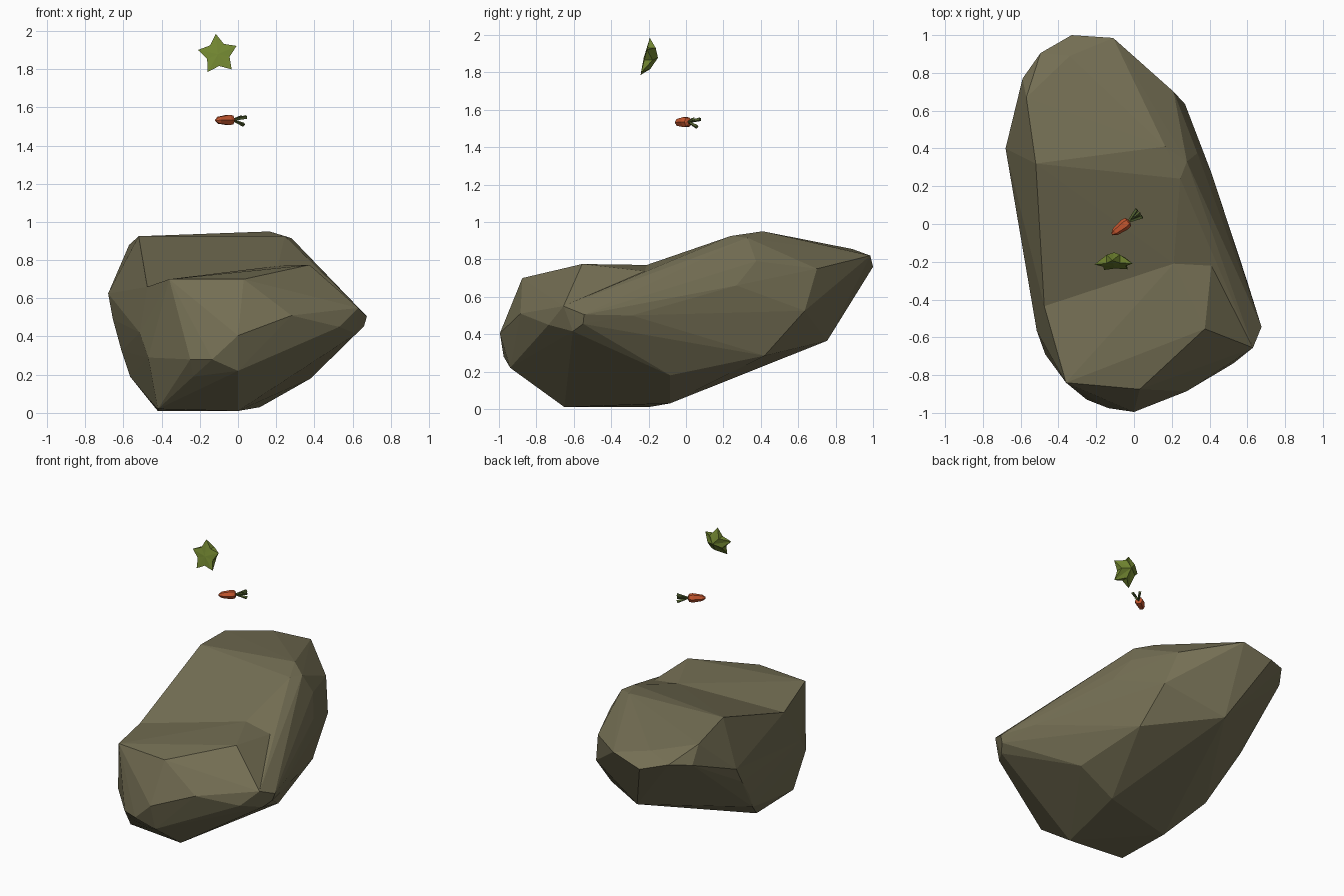
import bpy, bmesh, math
from mathutils import Vector, Matrix

if "Cube" in bpy.data.objects:
    bpy.data.objects.remove(bpy.data.objects["Cube"])


def material(name, rgb):
    m = bpy.data.materials.new(name)
    m.diffuse_color = (*rgb, 1)
    m.use_nodes = True
    m.node_tree.nodes["Principled BSDF"].inputs["Base Color"].default_value = m.diffuse_color
    return m


STONE = material("stone_brown", (0.175, 0.158, 0.088))
ORANGE = material("carrot_orange", (0.56, 0.095, 0.028))
LEAF = material("leaf_green", (0.085, 0.12, 0.03))
STAR = material("star_green", (0.165, 0.235, 0.03))


def finish(name, bm, mat):
    bmesh.ops.recalc_face_normals(bm, faces=bm.faces)
    me = bpy.data.meshes.new(name)
    bm.to_mesh(me)
    bm.free()
    me.materials.append(mat)
    ob = bpy.data.objects.new(name, me)
    bpy.context.collection.objects.link(ob)
    return ob


def hull(name, points, mat):
    bm = bmesh.new()
    for p in points:
        bm.verts.new(p)
    bmesh.ops.convex_hull(bm, input=bm.verts[:])
    loose = [v for v in bm.verts if not v.link_faces]
    bmesh.ops.delete(bm, geom=loose, context='VERTS')
    return finish(name, bm, mat)


# Boulder: corners of the underside and flanks, shared by both lobes
base = [
    (-.42, -.2, .01), (0, -.65, .01), (.115, -.085, .03), (-.465, -.36, .065),
    (-.42, -.62, .02), (-.565, .05, .19), (-.61, .15, .325), (-.655, .3, .49),
    (-.515, -.565, .42), (-.47, -.69, .29), (-.235, -.86, .19), (0, -.94, .22),
    (-.25, -.93, .28), (-.135, -.975, .28), (0, -.995, .405), (.28, -.885, .51),
    (.53, -.735, .45), (.62, -.605, .415), (.66, -.55, .455), (.675, -.545, .505),
    (.63, -.655, .55), (.595, -.29, .5), (.38, -.085, .18), (.3, .42, .285),
    (.27, .635, .525), (-.14, .755, .365),
]
# Corners along the crease between the lobes
crease = [(-.475, -.435, .66), (.21, -.21, .77), (.43, -.03, .715)]
# High back lobe
back = [
    (-.52, .32, .925), (.165, .41, .95), (.245, .24, .925), (.28, .33, .915),
    (.335, .375, .79), (.41, .27, .66), (.21, .70, .75), (-.11, .985, .82),
    (-.33, 1.0, .76), (-.34, .89, .855), (-.495, .905, .8), (-.59, .77, .77),
    (-.57, .67, .88), (-.68, .40, .625),
]
# Low front lobe
front = [(-.36, -.84, .70), (.03, -.875, .70), (.375, -.555, .775)]

boulder = hull("boulder", base + crease + back, STONE)
lobe = hull("front_lobe", base + crease + front, STONE)
lobe.hide_render = True
mod = boulder.modifiers.new("join_lobes", 'BOOLEAN')
mod.operation = 'UNION'
mod.solver = 'EXACT'
mod.object = lobe
bpy.context.view_layer.objects.active = boulder
bpy.ops.object.modifier_apply(modifier=mod.name)
bpy.data.objects.remove(lobe)

# Star: tilted five-point front with a domed back
bm = bmesh.new()
cx, cz = -.105, 1.878


def star_point(r, angle, depth):
    z = cz + r * math.sin(angle)
    return bm.verts.new((cx + r * math.cos(angle), -.22 + .25 * (z - cz) + depth, z))


rim, dome = [], []
for i in range(10):
    a = math.radians(96 + 36 * i)
    rim.append(star_point(.107 if i % 2 == 0 else .062, a, 0))
    dome.append(rim[-1] if i % 2 == 0 else star_point(.06, a, .045))
face_mid = star_point(0, 0, -.006)
back_mid = star_point(0, 0, .07)
for i in range(10):
    j = (i + 1) % 10
    bm.faces.new((rim[i], rim[j], face_mid))
    bm.faces.new((dome[j], dome[i], back_mid))
    tip, a, b = (i, rim[j], dome[j]) if i % 2 == 0 else (j, rim[i], dome[i])
    bm.faces.new((rim[tip], a, b))
finish("star", bm, STAR)

# Carrot root: six-sided rings along its axis
axis = Vector((.79, .61, .02)).normalized()
frame = axis.to_track_quat('Z', 'Y').to_matrix().to_4x4()
place = Matrix.Translation((-.117, -.055, 1.532)) @ frame
bm = bmesh.new()
rings = []
for d, r in [(0, .006), (.022, .021), (.085, .031), (.108, .026), (.115, .01)]:
    rings.append([bm.verts.new(place @ Vector((r * math.cos(k * math.pi / 3),
                                               r * math.sin(k * math.pi / 3), d)))
                  for k in range(6)])
for lo, hi in zip(rings, rings[1:]):
    for k in range(6):
        bm.faces.new((lo[k], lo[k - 1], hi[k - 1], hi[k]))
bm.faces.new(rings[0])
bm.faces.new(rings[-1])
finish("carrot_root", bm, ORANGE)

# Carrot leaves: three splayed tapered stalks
bm = bmesh.new()
for k in range(3):
    a = math.radians(30 + 120 * k)
    tilt = Matrix.Rotation(a, 4, 'Z') @ Matrix.Rotation(math.radians(20), 4, 'Y')
    m = place @ Matrix.Translation((0, 0, .11)) @ tilt @ Matrix.Translation((0, 0, .04))
    bmesh.ops.create_cone(bm, cap_ends=True, segments=4, radius1=.006,
                          radius2=.011, depth=.08, matrix=m)
finish("carrot_leaves", bm, LEAF)
